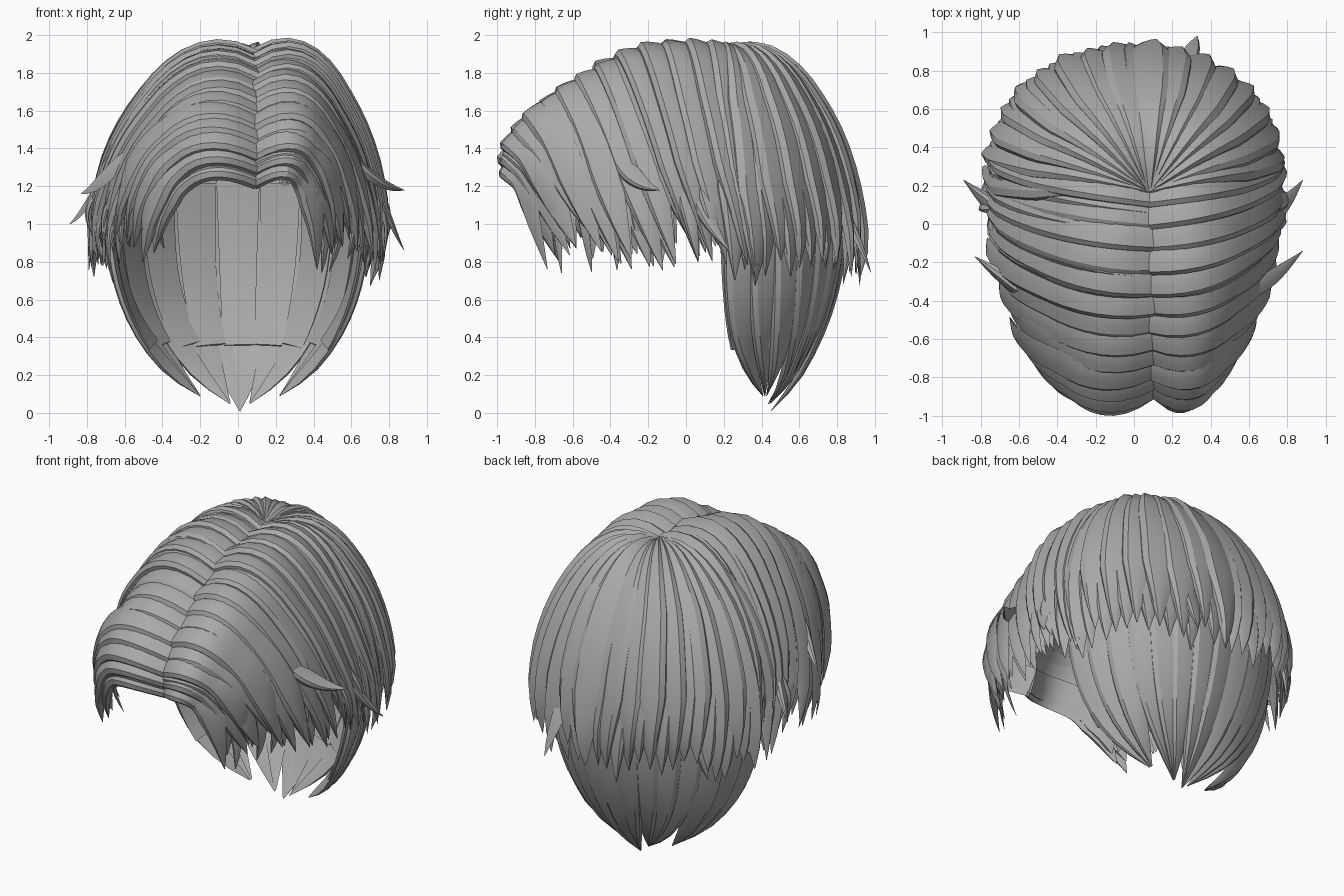
import bpy, bmesh, math, random
from mathutils import Vector

random.seed(4)
cube = bpy.data.objects.get("Cube")
if cube:
    bpy.data.objects.remove(cube)

grey = bpy.data.materials.new("hair_grey")
grey.use_nodes = True
colour = (0.4, 0.4, 0.4, 1)
grey.diffuse_color = colour
grey.node_tree.nodes["Principled BSDF"].inputs["Base Color"].default_value = colour

HEAD = Vector((0, 0.05, 0.85))
CROWN = Vector((0.08, 0.18, 1.94))
# Across / height of a lock's cross-section: steep step on one edge
SECTION = [(-0.5, 0), (-0.28, 0.45), (0.02, 0.8), (0.3, 1), (0.46, 0.6), (0.5, -0.1), (0, -0.2)]


def lock(bm, path, width, thick, flip=1, upright=False):
    """Loft a tapering lock of hair along a path."""
    rings, last = [], len(path) - 1
    for i, p in enumerate(path):
        t = i / last
        along = (path[min(i + 1, last)] - path[max(i - 1, 0)]).normalized()
        out = p - HEAD
        if upright:
            out = Vector((p.x, p.y - 0.2, 0.02))
        across = along.cross(out).normalized()
        normal = across.cross(along).normalized()
        w = width(t)
        h = thick * min(1, w / 0.1)
        rings.append([bm.verts.new(p + across * (a * w * flip) + normal * (b * h))
                      for a, b in SECTION])
    n = len(SECTION)
    for r, s in zip(rings, rings[1:]):
        for k in range(n):
            bm.faces.new((r[k], r[(k + 1) % n], s[(k + 1) % n], s[k]))
    bm.faces.new(rings[0])
    bm.faces.new(rings[-1])


def finish(bm, name):
    bmesh.ops.recalc_face_normals(bm, faces=bm.faces)
    mesh = bpy.data.meshes.new(name)
    bm.to_mesh(mesh)
    bm.free()
    mesh.materials.append(grey)
    for f in mesh.polygons:
        f.use_smooth = True
    mesh.set_sharp_from_angle(angle=math.radians(22))
    ob = bpy.data.objects.new(name, mesh)
    bpy.context.collection.objects.link(ob)


def along_points(points, u):
    """Sample a polyline at 0..1."""
    f = u * (len(points) - 1)
    i = min(int(f), len(points) - 2)
    return Vector(points[i]).lerp(Vector(points[i + 1]), f - i)


def sweep(start, end, notch, flare, back_mix, boxy=0.0, steps=16):
    """Dome-shaped path from the parting to a hanging tip; boxy squares the shoulder."""
    path = []
    d = end - start
    side = Vector((d.x, d.y * back_mix, 0)).normalized()
    lift = (start - HEAD).normalized()
    for i in range(steps + 1):
        t = i / steps
        a = t * math.pi / 2
        go, drop = math.sin(a) ** (0.88 - 0.1 * boxy), (1 - math.cos(a)) ** (1 + 0.8 * boxy)
        back = go * back_mix + drop * (1 - back_mix)
        p = start + Vector((d.x * go, d.y * back, d.z * drop))
        p += lift * notch * (0.6 * math.sin(math.pi * min(1, t * 2.2)) - math.exp(-t * 14))
        path.append(p + side * flare * (t ** 8))
    return path


def taper(root, mid, begin):
    def width(t):
        w = root + (mid - root) * min(1, t * 2.2)
        return w if t < begin else max(0.004, w * ((1 - t) / (1 - begin)) ** 0.8)
    return width


# Parting ridge and the line the side tips reach, front to crown
PARTING = [(0.1, -0.92, 1.29), (0.1, -0.93, 1.42), (0.1, -0.83, 1.56), (0.1, -0.68, 1.69),
           (0.1, -0.5, 1.81), (0.1, -0.3, 1.92), (0.1, -0.06, 1.95), (0.09, 0.16, 1.94)]
TIPS = [(0.42, -0.72, 0.78), (0.52, -0.62, 0.88), (0.6, -0.5, 0.87), (0.67, -0.33, 0.82),
        (0.73, -0.12, 0.75), (0.76, 0.06, 0.82), (0.77, 0.22, 0.81), (0.76, 0.38, 0.76)]

# Side locks, two overlapping layers on each side of the parting
for side, name in ((1, "left"), (-1, "right")):
    for layer, count in ((0, 14), (1, 14)):
        bm = bmesh.new()
        for i in range(count):
            u = (i + 0.5 * layer) / (count - 1 + layer)
            start = along_points(PARTING, u)
            end = along_points(TIPS, u)
            end.x *= side
            end.z += random.uniform(-0.05, 0.08) + 0.05 * layer
            end.y += random.uniform(-0.02, 0.05)
            if layer:
                start = HEAD + (start - HEAD) * 0.975
                end.x *= 0.96
            path = sweep(start, end, 0.09 - 0.035 * u, random.uniform(-0.03, 0.04),
                         0.3, max(0, 1 - 2 * u))
            lock(bm, path, taper(0.15, random.uniform(0.15, 0.19), 0.7 + 0.06 * layer),
                 random.uniform(0.03, 0.05), side)
        finish(bm, name + ("_under_locks" if layer else "_side_locks"))

# Back locks fan out from the crown
for layer, count in ((0, 18), (1, 17)):
    bm = bmesh.new()
    for i in range(count):
        a = math.pi * (-0.02 + 1.04 * (i + 0.5 * layer) / (count - 1 + layer))
        shrink = 0.96 if layer else 0.99
        end = Vector((0.77 * shrink * math.cos(a), 0.3 + 0.65 * shrink * math.sin(a),
                      0.74 + random.uniform(-0.07, 0.1)))
        start = CROWN - Vector((0, 0, 0.03 * layer))
        lock(bm, sweep(start, end, 0.03, random.uniform(-0.06, 0.01), 1.0),
             taper(0.03, random.uniform(0.18, 0.24), 0.74), random.uniform(0.03, 0.05),
             1 if a < math.pi / 2 else -1)
    finish(bm, "back_under_locks" if layer else "back_locks")

# Loose flicked tips at the sides and nape, rooted inside the other locks
FLICKS = [((0.64, 0.0, 1.4), (0.76, 0.06, 1.05), (0.88, 0.23, 0.86)),
          ((0.56, -0.38, 1.4), (0.72, -0.28, 1.2), (0.88, -0.14, 1.18)),
          ((-0.62, 0.0, 1.4), (-0.76, 0.1, 1.08), (-0.89, 0.23, 1.0)),
          ((-0.56, -0.38, 1.4), (-0.7, -0.27, 1.2), (-0.83, -0.17, 1.16)),
          ((0.24, 0.74, 1.25), (0.3, 0.9, 0.95), (0.33, 0.98, 0.74)),
          ((-0.48, 0.6, 1.25), (-0.57, 0.7, 0.95), (-0.62, 0.66, 0.72))]
bm = bmesh.new()
for a, b, c in FLICKS:
    a, b, c = Vector(a), Vector(b), Vector(c)
    path = [a.lerp(b, k / 10).lerp(b.lerp(c, k / 10), k / 10) for k in range(11)]
    lock(bm, path, lambda t: 0.004 + 0.1 * math.sin(math.pi * t ** 0.7), 0.035)
finish(bm, "flicked_tips")

# Short wisps hanging below the fringe and temples
bm = bmesh.new()
for side in (-1, 1):
    for i in range(9):
        base = along_points(TIPS, i / 11)
        top = Vector((side * (base.x - 0.03), base.y + 0.03, 1.18))
        tip = Vector((side * (base.x + random.uniform(-0.06, 0.04)),
                      base.y + random.uniform(0, 0.12), random.uniform(0.74, 0.95)))
        path = [top.lerp(tip, k / 6) + Vector((side * 0.04 * math.sin(k * math.pi / 6), 0, 0))
                for k in range(7)]
        lock(bm, path, lambda t: 0.004 + 0.1 * (1 - t) ** 0.7, 0.03, side)
finish(bm, "hanging_wisps")

# Long nape panel: outer locks gather into a few points, inner lining stops higher
for name, count, scale, bottom in (("nape_locks", 15, 1.0, 0.0), ("nape_lining", 9, 0.96, 0.36)):
    bm = bmesh.new()
    for i in range(count):
        a = math.pi * (0.05 + 0.9 * i / (count - 1))
        c, s = math.cos(a), math.sin(a)
        top = Vector((0.67 * scale * c, 0.19 + 0.65 * scale * s, 1.1 + 0.15 * s ** 4))
        cluster = round(c * 2) / 2
        tip = Vector((0.21 * cluster * abs(cluster) + 0.01, 0.4 + 0.05 * s,
                      0.01 + 0.08 * abs(cluster)))
        path = []
        for k in range(13):
            z = top.z + (max(tip.z, bottom) - top.z) * k / 12
            f = (top.z - z) / (top.z - tip.z)
            fx, fy = f ** 2.7, f ** (5.0 - 2.4 * s)
            path.append(Vector((top.x + (tip.x - top.x) * fx, top.y + (tip.y - top.y) * fy, z)))
        if bottom:
            lock(bm, path, lambda t: 0.23 - 0.06 * t, 0.02, 1, True)
        else:
            lock(bm, path, lambda t: max(0.006, 0.18 * (1 - t ** 4.5)), 0.03,
                 1 if c > 0 else -1, True)
    finish(bm, name)
